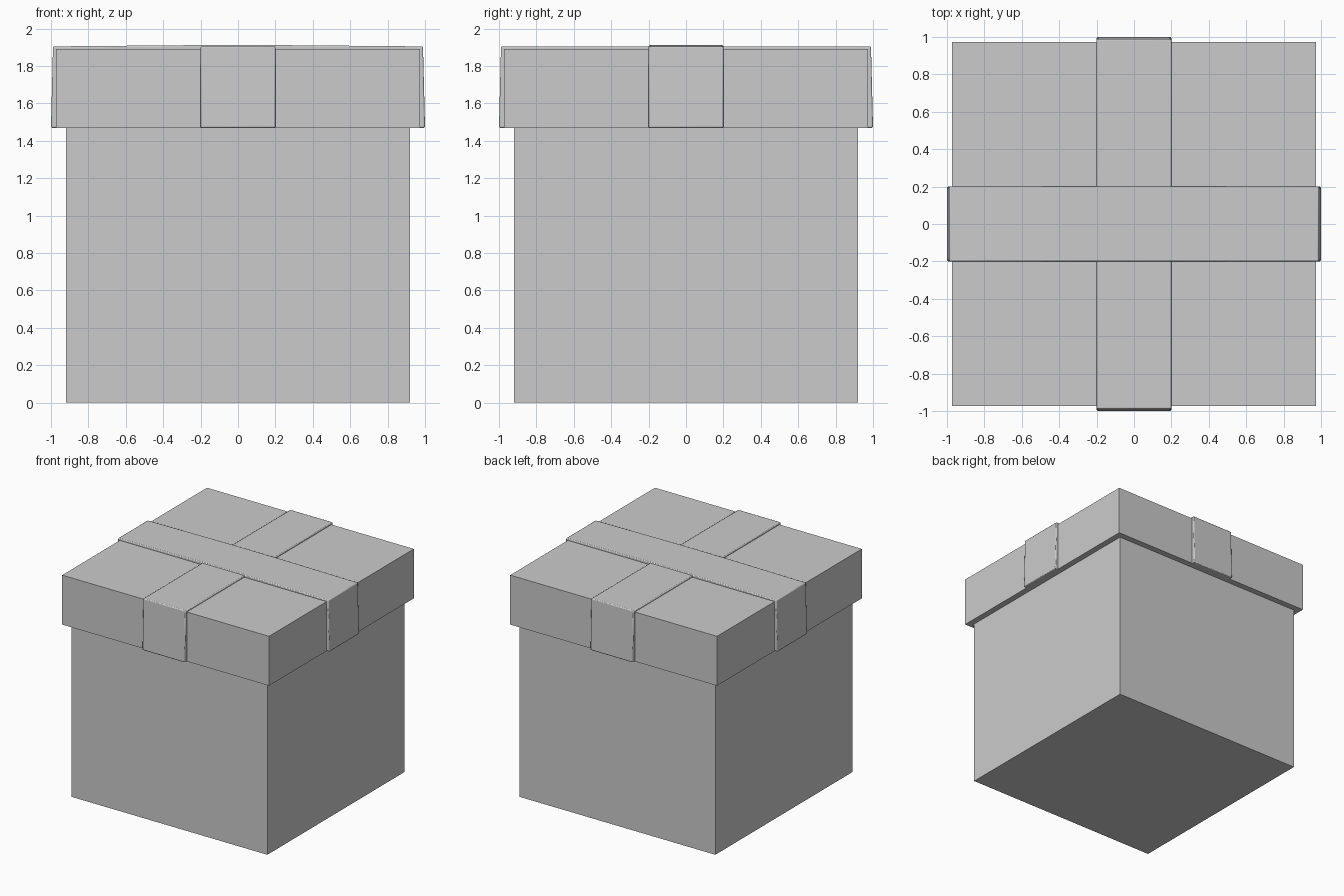
import bpy, bmesh, math
from mathutils import Matrix

if "Cube" in bpy.data.objects:
    bpy.data.objects.remove(bpy.data.objects["Cube"])


def make_object(name, bm):
    bmesh.ops.recalc_face_normals(bm, faces=bm.faces)
    mesh = bpy.data.meshes.new(name)
    bm.to_mesh(mesh)
    bm.free()
    obj = bpy.data.objects.new(name, mesh)
    bpy.context.collection.objects.link(obj)
    return obj


def box(name, half, z0, z1):
    bm = bmesh.new()
    bmesh.ops.create_cube(bm, size=1)
    bmesh.ops.scale(bm, vec=(2 * half, 2 * half, z1 - z0), verts=bm.verts)
    bmesh.ops.translate(bm, vec=(0, 0, (z0 + z1) / 2), verts=bm.verts)
    return make_object(name, bm)


def ribbon(name, crown, angle):
    # Half profile of the folded band, outside then inside, mirrored in x
    outer = [(1.0, LID_BOTTOM), (0.989, 1.905), (0.2, crown)]
    inner = [(0.965, LID_BOTTOM), (0.965, LID_TOP - 0.005)]
    loop = (outer + [(-x, z) for x, z in reversed(outer)]
            + [(-x, z) for x, z in inner] + inner[::-1])
    bm = bmesh.new()
    face = bm.faces.new([bm.verts.new((x, -0.2, z)) for x, z in loop])
    ext = bmesh.ops.extrude_face_region(bm, geom=[face])
    moved = [v for v in ext["geom"] if isinstance(v, bmesh.types.BMVert)]
    bmesh.ops.translate(bm, vec=(0, 0.4, 0), verts=moved)
    bmesh.ops.rotate(bm, matrix=Matrix.Rotation(angle, 3, "Z"), verts=bm.verts)
    obj = make_object(name, bm)
    # Soft rim along the band edges and folds
    bevel = obj.modifiers.new("rim", "BEVEL")
    bevel.width = 0.007
    bevel.segments = 2
    bevel.limit_method = "ANGLE"
    bevel.angle_limit = math.radians(40)
    bpy.ops.object.select_all(action="DESELECT")
    obj.select_set(True)
    bpy.context.view_layer.objects.active = obj
    bpy.ops.object.shade_smooth_by_angle(angle=math.radians(60))
    return obj


LID_BOTTOM, LID_TOP = 1.47, 1.89

# Box and overhanging lid
box("box_body", 0.92, 0, LID_BOTTOM + 0.002)
box("box_lid", 0.972, LID_BOTTOM, LID_TOP)

# Crossed ribbons; the x band rises slightly over the y band
ribbon("ribbon_across", 1.912, 0)
ribbon("ribbon_lengthwise", 1.905, math.pi / 2)
